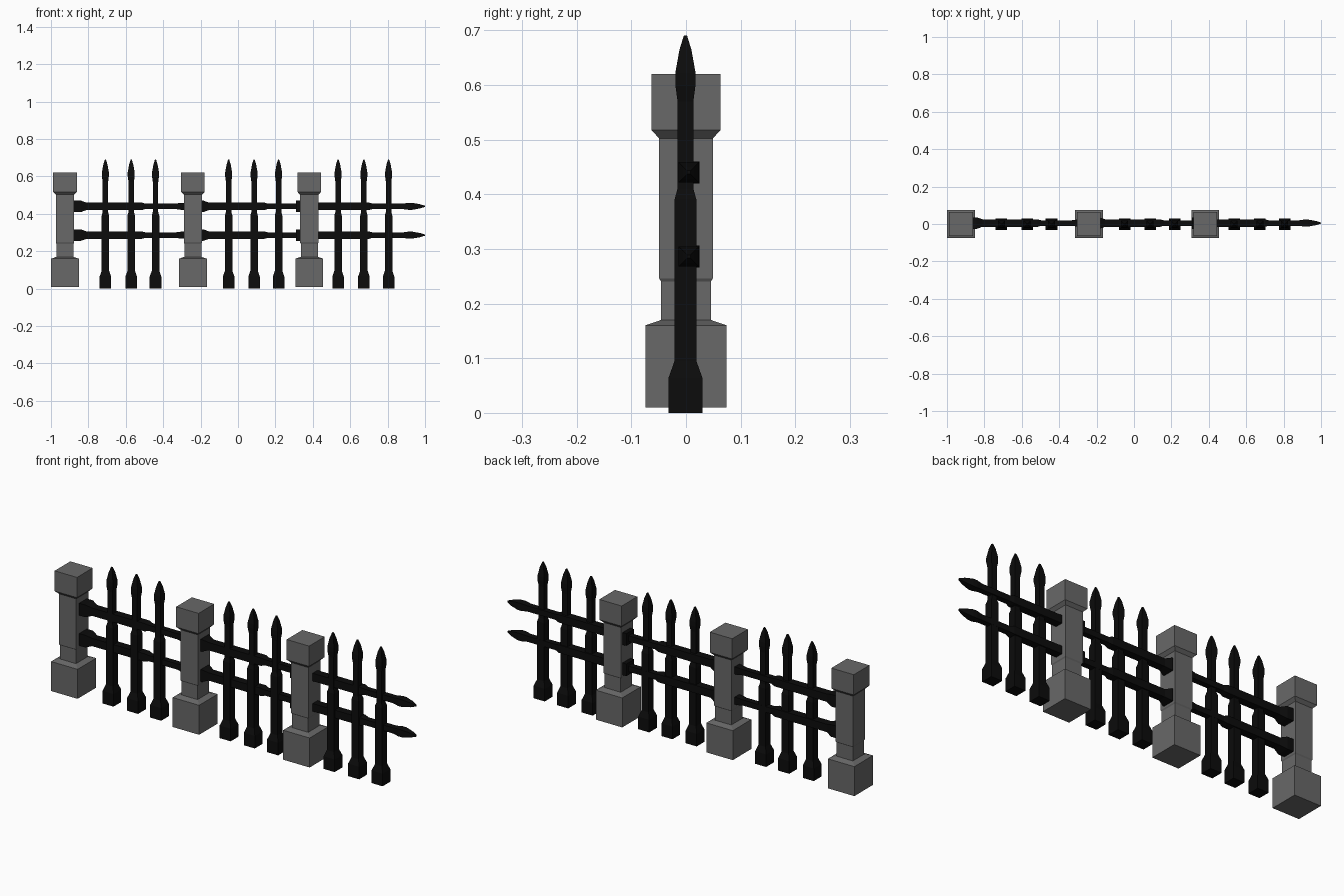
import bpy
import bmesh
from math import pi
from mathutils import Matrix

cube = bpy.data.objects.get("Cube")
if cube:
    bpy.data.objects.remove(cube, do_unlink=True)


def material(name, value):
    mat = bpy.data.materials.new(name)
    mat.use_nodes = True
    colour = (value, value, value, 1)
    mat.diffuse_color = colour
    bsdf = mat.node_tree.nodes["Principled BSDF"]
    bsdf.inputs["Base Color"].default_value = colour
    bsdf.inputs["Roughness"].default_value = 0.8
    return mat


def square_loft(name, profile, mat):
    """Square column mesh from (half width, height) pairs, capped at both ends."""
    bm = bmesh.new()
    rings = []
    for r, z in profile:
        corners = ((-r, -r), (r, -r), (r, r), (-r, r))
        rings.append([bm.verts.new((x, y, z)) for x, y in corners])
    for low, high in zip(rings, rings[1:]):
        for i in range(4):
            j = (i + 1) % 4
            bm.faces.new((low[i], low[j], high[j], high[i]))
    bm.faces.new(rings[0][::-1])
    bm.faces.new(rings[-1])
    mesh = bpy.data.meshes.new(name)
    bm.to_mesh(mesh)
    bm.free()
    mesh.materials.append(mat)
    return mesh


def place(name, mesh, matrix):
    obj = bpy.data.objects.new(name, mesh)
    bpy.context.collection.objects.link(obj)
    obj.matrix_world = matrix


stone = material("grey stone", 0.138)
iron = material("black iron", 0.0035)

# Stone pillar: plinth, neck, shaft, flared cap
pillar = square_loft("pillar", [
    (0.0745, 0.01), (0.0745, 0.16), (0.0455, 0.17), (0.0455, 0.24),
    (0.049, 0.246), (0.049, 0.502), (0.063, 0.517), (0.063, 0.62)], stone)

# Iron bar: heavy foot, shaft, thin upper shaft, spear head
bar = square_loft("bar", [
    (0.031, 0), (0.031, 0.064), (0.02, 0.095), (0.02, 0.39),
    (0.0145, 0.41), (0.0145, 0.57), (0.0185, 0.6), (0.0185, 0.622),
    (0.011, 0.664), (0.003, 0.69)], iron)

# Pillars along the fence
for i, x in enumerate((-0.925, -0.241, 0.381)):
    place(f"pillar_{i + 1}", pillar, Matrix.Translation((x, 0, 0)))

# Upright pickets, three per bay
pickets = (-0.709, -0.571, -0.441, -0.05, 0.086, 0.217, 0.535, 0.673, 0.805)
for i, x in enumerate(pickets):
    place(f"picket_{i + 1}", bar, Matrix.Translation((x, -0.001, 0)))

# Horizontal rails: the same bar laid on its side, pointing to +x
lay = Matrix.Rotation(pi / 2, 4, 'Y')
for i, x in enumerate((-0.905, -0.25, 0.31)):
    for level, z in (("lower", 0.286), ("upper", 0.44)):
        place(f"{level}_rail_{i + 1}", bar, Matrix.Translation((x, 0.005, z)) @ lay)
